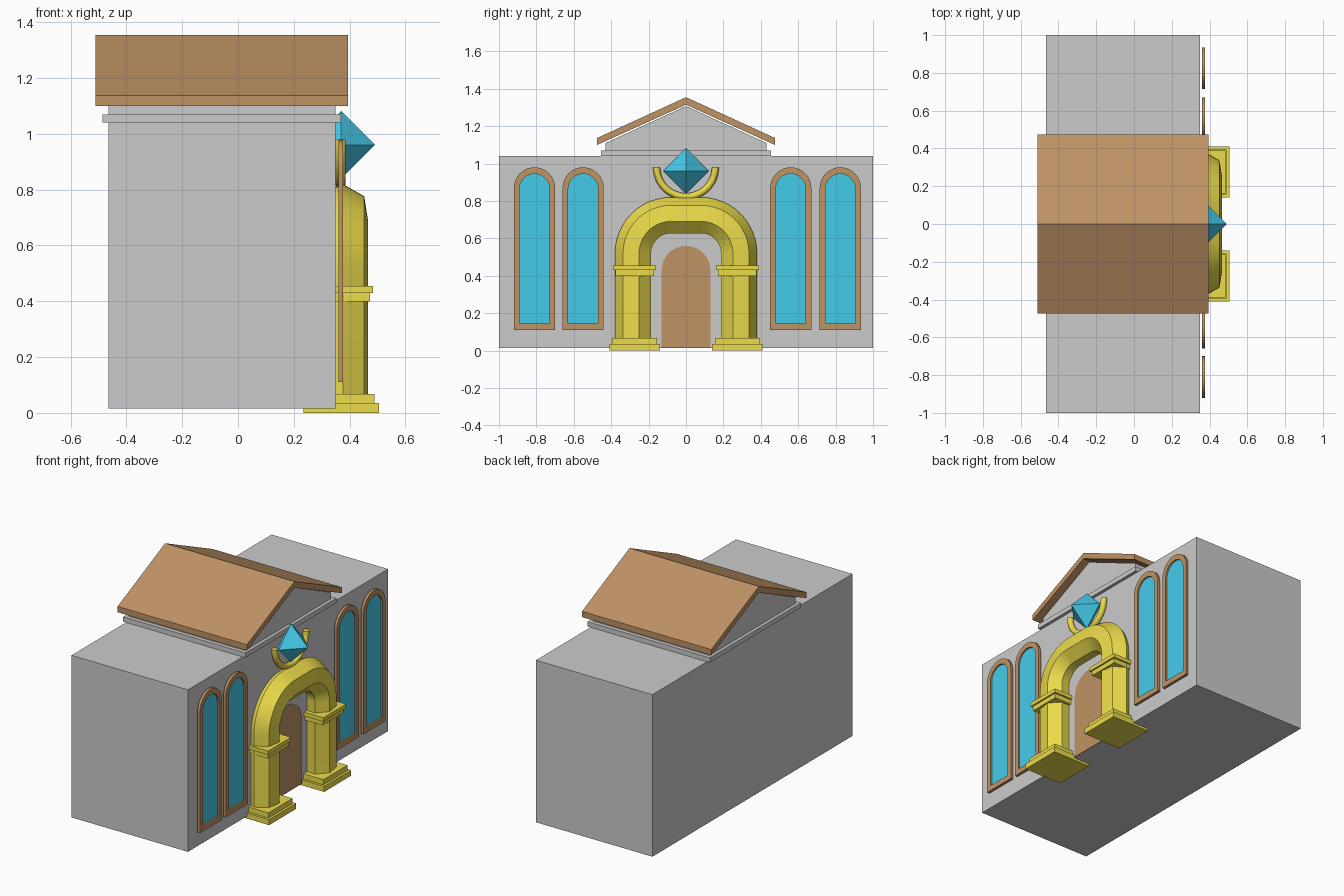
import bpy, bmesh
from math import sin, cos, pi, radians

if "Cube" in bpy.data.objects:
    bpy.data.objects.remove(bpy.data.objects["Cube"])


def material(name, rgb):
    m = bpy.data.materials.new(name)
    m.diffuse_color = (*rgb, 1)
    m.use_nodes = True
    m.node_tree.nodes["Principled BSDF"].inputs["Base Color"].default_value = m.diffuse_color
    return m


BROWN = material("brown", (0.52, 0.29, 0.13))
BLUE = material("blue", (0.06, 0.60, 0.83))
GOLD = material("gold", (0.83, 0.71, 0.07))


def finish(name, bm, mat=None, smooth=False):
    bmesh.ops.recalc_face_normals(bm, faces=bm.faces)
    me = bpy.data.meshes.new(name)
    bm.to_mesh(me)
    bm.free()
    ob = bpy.data.objects.new(name, me)
    bpy.context.collection.objects.link(ob)
    if mat:
        me.materials.append(mat)
    if smooth:
        bpy.ops.object.select_all(action='DESELECT')
        ob.select_set(True)
        bpy.context.view_layer.objects.active = ob
        bpy.ops.object.shade_smooth_by_angle(angle=radians(30))
    return ob


def prism(name, outline, x0, x1, mat=None):
    """Extrude a (y, z) outline along x."""
    bm = bmesh.new()
    face = bm.faces.new([bm.verts.new((x0, y, z)) for y, z in outline])
    new = bmesh.ops.extrude_face_region(bm, geom=[face])["geom"]
    bmesh.ops.translate(bm, vec=(x1 - x0, 0, 0),
                        verts=[v for v in new if isinstance(v, bmesh.types.BMVert)])
    return finish(name, bm, mat)


def block(name, x, y, z, mat=None):
    return prism(name, [(y[0], z[0]), (y[1], z[0]), (y[1], z[1]), (y[0], z[1])], *x, mat)


def skin(name, rings, mat, closed, smooth=False):
    """Bridge a row of equal rings, looped or capped."""
    bm = bmesh.new()
    rows = [[bm.verts.new(p) for p in r] for r in rings]
    n = len(rows[0])
    pairs = list(zip(rows, rows[1:])) + ([(rows[-1], rows[0])] if closed else [])
    for a, b in pairs:
        for i in range(n):
            j = (i + 1) % n
            bm.faces.new((a[i], a[j], b[j], b[i]))
    if not closed:
        bm.faces.new(rows[0])
        bm.faces.new(rows[-1])
    return finish(name, bm, mat, smooth)


def arched(yc, half, z0, top, n=16):
    """Outline of a round-headed opening."""
    spring = top - half
    arc = [(yc + half * cos(pi * i / n), spring + half * sin(pi * i / n)) for i in range(n + 1)]
    return [(yc - half, z0), (yc + half, z0)] + arc


# Main hall
block("hall", (-0.465, 0.35), (-1, 1), (0.015, 1.04))
block("cornice", (-0.485, 0.37), (-0.455, 0.455), (1.04, 1.07))
prism("gable", [(-0.43, 1.07), (0.43, 1.07), (0.43, 1.11), (0, 1.308), (-0.43, 1.11)],
      -0.465, 0.35)
prism("roof", [(-0.475, 1.10), (-0.475, 1.137), (0, 1.355), (0.475, 1.137),
               (0.475, 1.10), (0, 1.315)], -0.51, 0.395, BROWN)

# Door
prism("door", arched(0, 0.13, 0.015, 0.56), 0.345, 0.355, BROWN)

# Windows: frame ring plus glass
for k, yc in enumerate((-0.81, -0.55, 0.56, 0.825), 1):
    outer = arched(yc, 0.11, 0.11, 0.98)
    inner = arched(yc, 0.08, 0.145, 0.945)
    rings = [[(0.36, *o), (0.377, *o), (0.377, *i), (0.36, *i)] for o, i in zip(outer, inner)]
    skin(f"window_frame_{k}", rings, BROWN, True)
    prism(f"window_glass_{k}", inner, 0.361, 0.366, BLUE)

# Portal arch: seven-sided section swept up, over and down
CX = 0.37
right = [(0.28, 0.03, 0)]
right += [(0.08 + 0.2 * cos(a), 0.52 + 0.2 * sin(a), a)
          for a in (pi / 2 * i / 12 for i in range(13))]
path = right + [(-y, z, pi - a) for y, z, a in reversed(right)]
section = [(0.1 * cos(t), 0.1 * sin(t)) for t in (radians(4) + 2 * pi * i / 7 for i in range(7))]
skin("portal_arch", [[(CX + x, y + r * cos(a), z + r * sin(a)) for r, x in section]
                     for y, z, a in path], GOLD, False, True)

# Column bases and capitals
for side, s in (("left", -1), ("right", 1)):
    for part, h, z0, z1 in (("plinth", 0.135, 0, 0.035), ("base", 0.12, 0.035, 0.068),
                            ("capital_lower", 0.103, 0.40, 0.43),
                            ("capital_upper", 0.114, 0.43, 0.455)):
        yc = s * 0.275
        block(f"{part}_{side}", (CX - h, CX + h), (yc - h, yc + h), (z0, z1), GOLD)

# Crescent holder: lower half ring
rings = []
for i in range(25):
    a = pi + pi * i / 24
    rings.append([(0.367 + 0.019 * sin(t), (0.157 + 0.019 * cos(t)) * cos(a),
                   0.98 + (0.157 + 0.019 * cos(t)) * sin(a))
                  for t in (2 * pi * j / 12 for j in range(12))])
skin("crescent", rings, GOLD, False, True)

# Crystal: octahedron
bm = bmesh.new()
R = 0.121
c = (0.37, 0, 0.961)
tip = [[bm.verts.new([c[k] + (s * R if k == ax else 0) for k in range(3)]) for s in (-1, 1)]
       for ax in range(3)]
for a in tip[0]:
    for b in tip[1]:
        for d in tip[2]:
            bm.faces.new((a, b, d))
finish("crystal", bm, BLUE)
